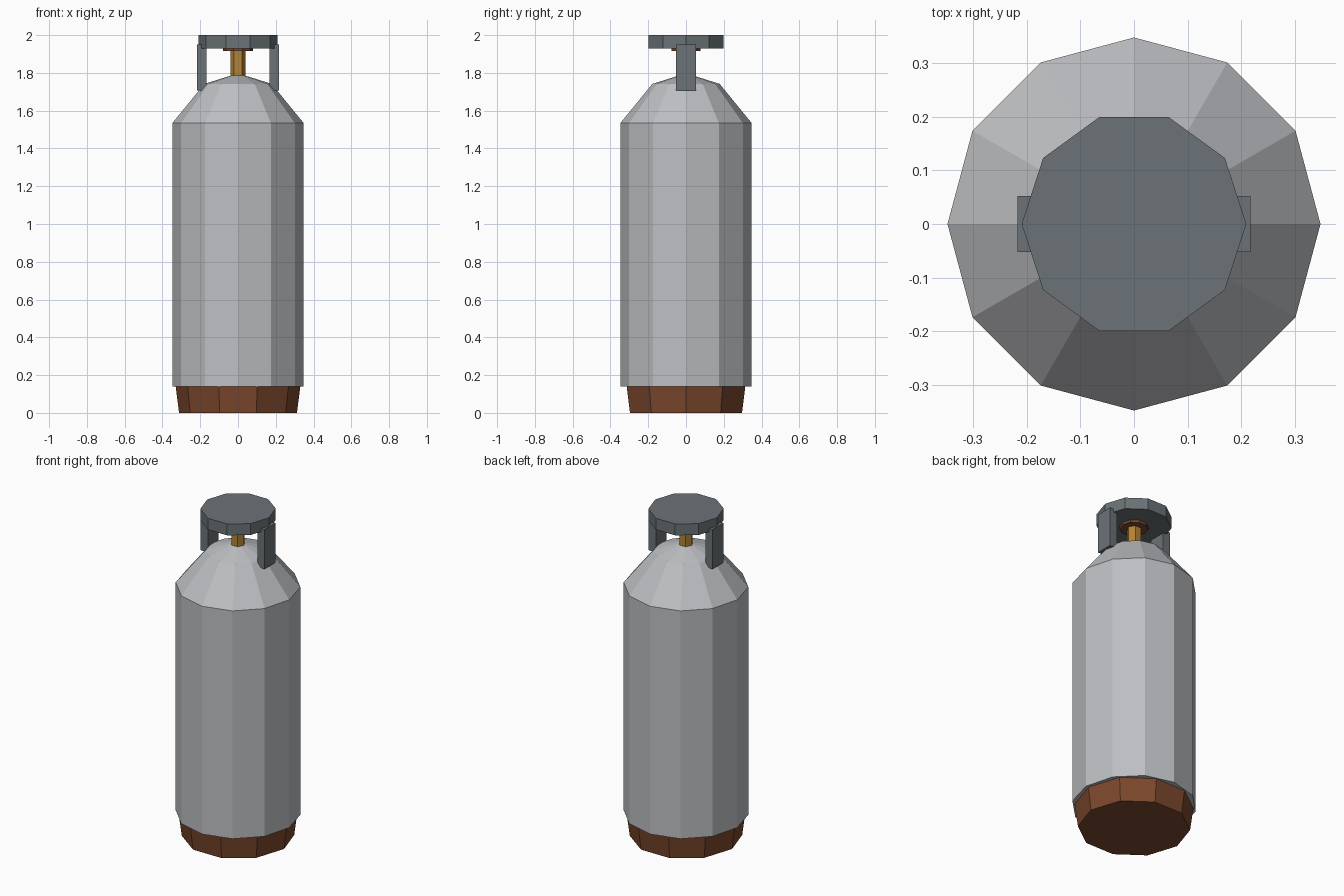
import bpy, bmesh
from math import cos, sin, tau

cube = bpy.data.objects.get("Cube")
if cube:
    bpy.data.objects.remove(cube)


def material(name, rgb):
    m = bpy.data.materials.new(name)
    m.use_nodes = True
    col = (*rgb, 1.0)
    m.diffuse_color = col
    bsdf = next(n for n in m.node_tree.nodes if n.type == "BSDF_PRINCIPLED")
    bsdf.inputs["Base Color"].default_value = col
    return m


steel = material("light steel", (0.51, 0.52, 0.54))
iron = material("dark iron", (0.145, 0.17, 0.18))
rust = material("rust brown", (0.2, 0.064, 0.026))
brass = material("brass", (0.45, 0.23, 0.035))


def finish(name, bm, mat):
    bmesh.ops.recalc_face_normals(bm, faces=bm.faces)
    mesh = bpy.data.meshes.new(name)
    bm.to_mesh(mesh)
    bm.free()
    mesh.materials.append(mat)
    obj = bpy.data.objects.new(name, mesh)
    bpy.context.collection.objects.link(obj)
    return obj


def turned(name, sides, profile, mat):
    """Flat-sided lathe of (radius, height) points, closed at both ends."""
    bm = bmesh.new()
    rings = [[bm.verts.new((r * cos(tau * i / sides), r * sin(tau * i / sides), z))
              for i in range(sides)] for r, z in profile]
    for low, high in zip(rings, rings[1:]):
        for i in range(sides):
            j = (i + 1) % sides
            bm.faces.new((low[i], low[j], high[j], high[i]))
    bm.faces.new(rings[0])
    bm.faces.new(rings[-1])
    return finish(name, bm, mat)


def box(name, lo, hi, mat):
    bm = bmesh.new()
    bmesh.ops.create_cube(bm, size=1)
    for v in bm.verts:
        v.co = [(a + b) / 2 + c * (b - a) for a, b, c in zip(lo, hi, v.co)]
    return finish(name, bm, mat)


# Tank and its foot
turned("tank_body", 12, [(0.347, 0.14), (0.347, 1.535), (0.178, 1.742), (0.04, 1.785)], steel)
turned("base_foot", 10, [(0.312, 0), (0.33, 0.14)], rust)

# Valve
turned("valve_stem", 6, [(0.04, 1.77), (0.04, 1.925)], brass)
turned("valve_washer", 10, [(0.08, 1.915), (0.08, 1.932)], rust)

# Guard cap and its two supports
turned("guard_cap", 10, [(0.209, 1.93), (0.209, 2.0)], iron)
for side, s in (("left", 1), ("right", -1)):
    x0, x1 = sorted((s * 0.168, s * 0.217))
    box("guard_support_" + side, (x0, -0.052, 1.708), (x1, 0.052, 1.95), iron)
